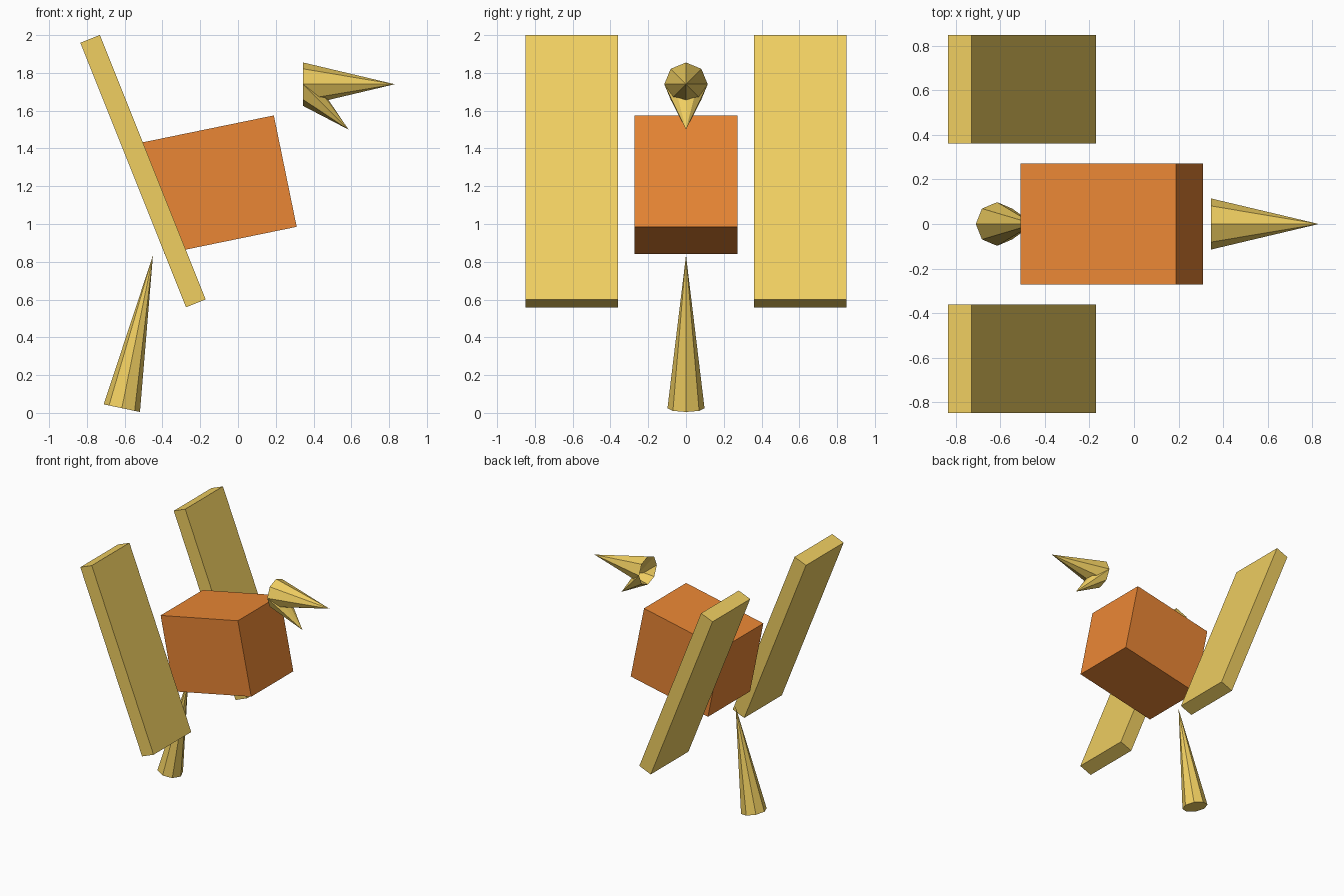
import bpy, bmesh
from math import radians, cos, sin, pi
from mathutils import Matrix, Vector

if "Cube" in bpy.data.objects:
    bpy.data.objects.remove(bpy.data.objects["Cube"])


def material(name, rgb):
    m = bpy.data.materials.new(name)
    m.diffuse_color = (*rgb, 1)
    m.use_nodes = True
    m.node_tree.nodes["Principled BSDF"].inputs["Base Color"].default_value = m.diffuse_color
    return m


ORANGE = material("orange", (0.82, 0.24, 0.035))
YELLOW = material("yellow", (0.87, 0.62, 0.12))


def finish(name, bm, mat):
    bmesh.ops.recalc_face_normals(bm, faces=bm.faces)
    mesh = bpy.data.meshes.new(name)
    bm.to_mesh(mesh)
    bm.free()
    mesh.materials.append(mat)
    ob = bpy.data.objects.new(name, mesh)
    bpy.context.collection.objects.link(ob)
    return ob


def box(name, center, size, tilt, mat):
    """Box tilted about the y axis."""
    bm = bmesh.new()
    bmesh.ops.create_cube(bm, size=1)
    bm.transform(Matrix.Translation(center) @ Matrix.Rotation(radians(tilt), 4, 'Y')
                 @ Matrix.Diagonal((*size, 1)))
    return finish(name, bm, mat)


def spike(name, center, u, radius, tip, mat, cap):
    """Eight-sided cone: ring spanned by u and the y axis, joined to a free tip."""
    bm = bmesh.new()
    u, v, c = Vector(u).normalized(), Vector((0, 1, 0)), Vector(center)
    ring = [bm.verts.new(c + radius * (u * cos(i * pi / 4) + v * sin(i * pi / 4)))
            for i in range(8)]
    top = bm.verts.new(tip)
    for i in range(8):
        bm.faces.new((ring[i], ring[(i + 1) % 8], top))
    if cap:
        bm.faces.new(ring[::-1])
    return finish(name, bm, mat)


# Body
box("body", (-0.10, 0, 1.208), (0.715, 0.545, 0.602), -11.6, ORANGE)

# Wings, one each side
for side, name in ((-1, "wing_front"), (1, "wing_back")):
    box(name, (-0.503, side * 0.605, 1.28), (0.112, 0.488, 1.508), -21.8, YELLOW)

# Tail spike under the body
spike("tail", (-0.615, 0, 0.025), (0.19, 0, -0.04), 0.098, (-0.45, 0, 0.835), YELLOW, True)

# Beak halves share one open ring at the back
spike("upper_beak", (0.345, 0, 1.74), (0, 0, 1), 0.115, (0.83, 0, 1.74), YELLOW, False)
spike("lower_beak", (0.345, 0, 1.74), (0, 0, 1), 0.115, (0.585, 0, 1.50), YELLOW, False)
